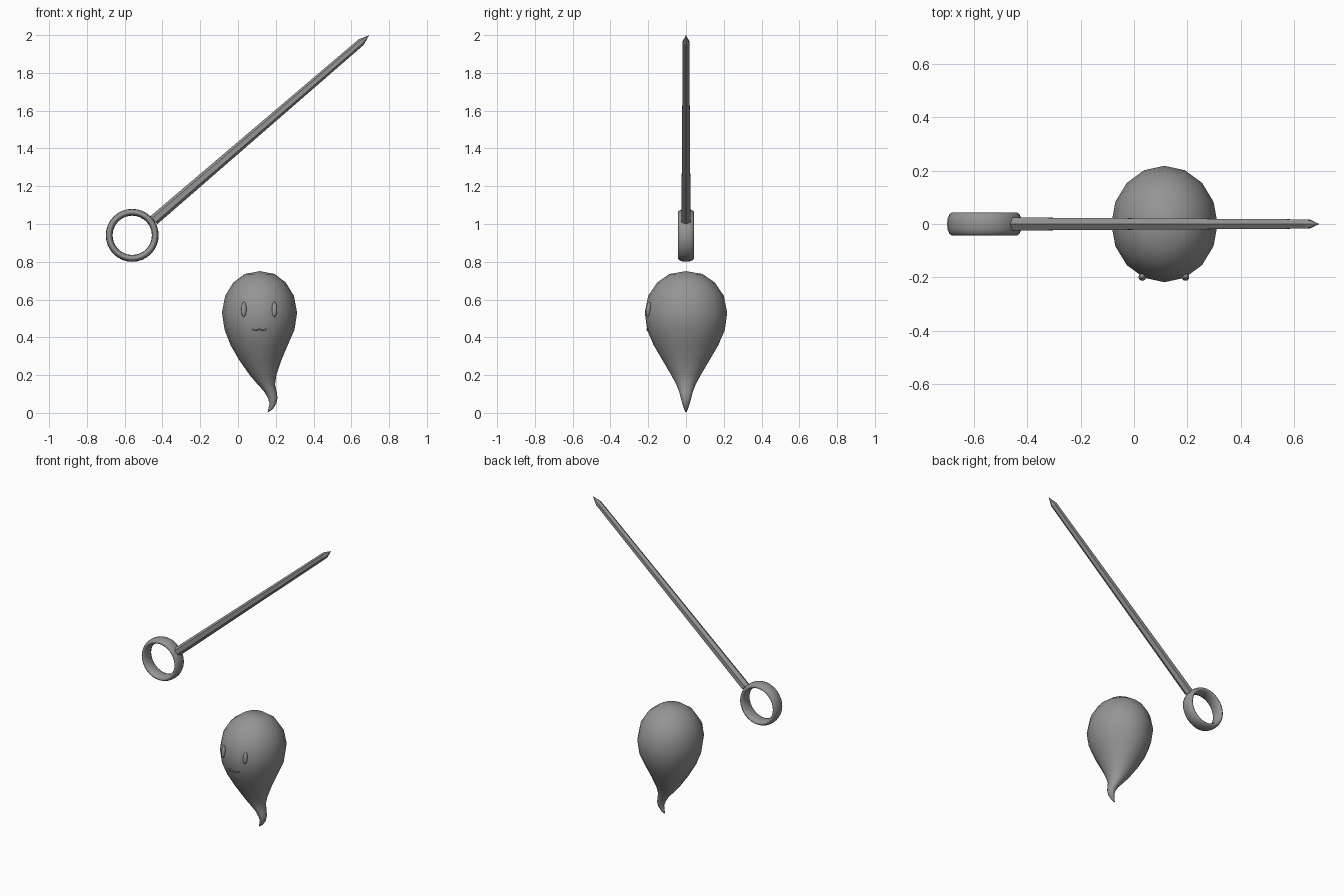
import bpy, bmesh, math
from mathutils import Vector, Matrix

cube = bpy.data.objects.get("Cube")
if cube:
    bpy.data.objects.remove(cube, do_unlink=True)

GREY = (0.3, 0.3, 0.3, 1)
mat = bpy.data.materials.new("mid grey")
mat.use_nodes = True
mat.diffuse_color = GREY
mat.node_tree.nodes["Principled BSDF"].inputs["Base Color"].default_value = GREY


def loft(name, rings, close=False, smooth=180):
    """Skin rings of points; cap the ends, or join last to first."""
    bm = bmesh.new()
    loops = [[bm.verts.new(p) for p in ring] for ring in rings]
    n = len(loops[0])
    pairs = list(zip(loops, loops[1:])) + ([(loops[-1], loops[0])] if close else [])
    for a, b in pairs:
        for i in range(n):
            j = (i + 1) % n
            bm.faces.new((a[i], a[j], b[j], b[i]))
    if not close:
        bm.faces.new(loops[0][::-1])
        bm.faces.new(loops[-1])
    bmesh.ops.remove_doubles(bm, verts=bm.verts, dist=1e-5)
    bmesh.ops.recalc_face_normals(bm, faces=bm.faces)
    mesh = bpy.data.meshes.new(name)
    bm.to_mesh(mesh)
    bm.free()
    return finish(name, mesh, smooth)


def finish(name, mesh, smooth):
    ob = bpy.data.objects.new(name, mesh)
    bpy.context.collection.objects.link(ob)
    mesh.materials.append(mat)
    bpy.ops.object.select_all(action='DESELECT')
    ob.select_set(True)
    bpy.context.view_layer.objects.active = ob
    if smooth:
        bpy.ops.object.shade_smooth_by_angle(angle=math.radians(smooth))
    return ob


def circle(n, phase=0.0):
    return [(math.cos(2 * math.pi * i / n + phase), math.sin(2 * math.pi * i / n + phase))
            for i in range(n)]


# Drop-shaped body: height, left edge, right edge, half depth
SECTIONS = [
    (0.006, 0.157, 0.163, 0.004), (0.02, 0.160, 0.184, 0.010),
    (0.05, 0.167, 0.203, 0.020), (0.08, 0.158, 0.209, 0.028),
    (0.115, 0.137, 0.204, 0.037), (0.15, 0.105, 0.196, 0.051),
    (0.20, 0.062, 0.203, 0.078), (0.28, 0.006, 0.230, 0.125),
    (0.36, -0.040, 0.264, 0.172), (0.44, -0.071, 0.299, 0.206),
    (0.53, -0.085, 0.313, 0.218), (0.62, -0.068, 0.296, 0.200),
    (0.69, -0.025, 0.253, 0.153), (0.735, 0.035, 0.195, 0.088),
    (0.75, 0.112, 0.118, 0.003),
]
loft("drop_body", [
    [((l + r) / 2 + c * (r - l) / 2, s * d, z) for c, s in circle(16)]
    for z, l, r, d in SECTIONS])

# Eyes
for side, x in (("right", 0.031), ("left", 0.193)):
    bm = bmesh.new()
    bmesh.ops.create_uvsphere(bm, u_segments=16, v_segments=10, radius=1)
    bmesh.ops.transform(bm, verts=bm.verts, matrix=Matrix.Translation((x, -0.199, 0.548))
                        @ Matrix.Rotation(math.radians(-6), 4, 'X')
                        @ Matrix.Diagonal((0.014, 0.013, 0.040, 1)))
    mesh = bpy.data.meshes.new(side + "_eye")
    bm.to_mesh(mesh)
    bm.free()
    finish(side + "_eye", mesh, 180)

# Mouth: a thin double-curved line lying on the face
rings = []
for i in range(17):
    t = i / 8 - 1
    x = 0.113 + 0.037 * t
    z = 0.444 - 0.007 * abs(math.sin(math.pi * t))
    y = -0.205 * math.sqrt(1 - ((x - 0.114) / 0.187) ** 2)
    rings.append([(x, y + 0.004 * c, z + 0.004 * s) for c, s in circle(6)])
loft("mouth", rings, smooth=60)

# Ring handle: wide band with an oval section
loft("ring_handle", [
    [(-0.56 + c * (0.122 + 0.018 * a), 0.043 * b, 0.94 + s * (0.122 + 0.018 * a))
     for a, b in circle(12)]
    for c, s in circle(32)], close=True)

# Tapered six-sided shaft ending in a point
base, tip = Vector((-0.446, 0, 1.02)), Vector((0.693, 0, 1.998))
axis = (tip - base).normalized()
up = Vector((-axis.z, 0, axis.x))
side_dir = Vector((0, 1, 0))
length = (tip - base).length
loft("pointed_shaft", [
    [base + axis * d + up * (c * r) + side_dir * (s * r) for c, s in circle(6)]
    for d, r in ((0, 0.028), (length - 0.055, 0.02), (length, 0.0005))], smooth=0)
